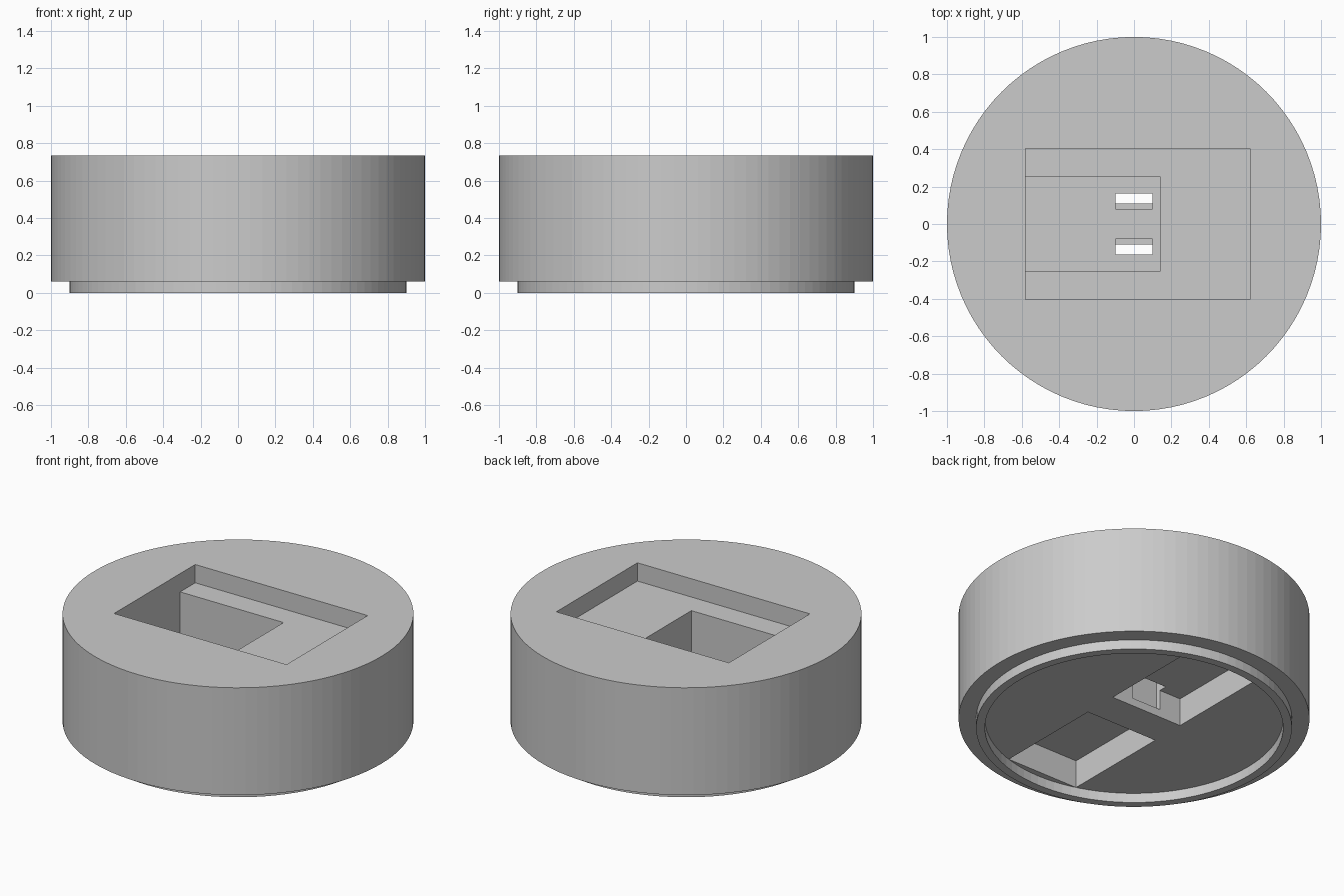
import bpy, bmesh, math

if "Cube" in bpy.data.objects:
    bpy.data.objects.remove(bpy.data.objects["Cube"])

SIDES = 96
grey = bpy.data.materials.new("plain_grey")
grey.diffuse_color = (0.6, 0.6, 0.6, 1)
grey.use_nodes = True
grey.node_tree.nodes["Principled BSDF"].inputs["Base Color"].default_value = grey.diffuse_color


def new_object(name, bm):
    bmesh.ops.recalc_face_normals(bm, faces=bm.faces)
    mesh = bpy.data.meshes.new(name)
    bm.to_mesh(mesh)
    bm.free()
    mesh.materials.append(grey)
    obj = bpy.data.objects.new(name, mesh)
    bpy.context.scene.collection.objects.link(obj)
    return obj


def turned(name, profile):
    """Closed solid of revolution with single n-gon caps."""
    bm = bmesh.new()
    rings = []
    for r, z in profile:
        rings.append([bm.verts.new((r * math.cos(2 * math.pi * i / SIDES),
                                    r * math.sin(2 * math.pi * i / SIDES), z))
                      for i in range(SIDES)])
    for a, b in zip(rings, rings[1:]):
        for i in range(SIDES):
            j = (i + 1) % SIDES
            bm.faces.new((a[i], a[j], b[j], b[i]))
    bm.faces.new(rings[0])
    bm.faces.new(rings[-1])
    return new_object(name, bm)


def carve(target, x0, x1, y0, y1, z0, z1):
    """Cut a box-shaped pocket out of the target."""
    bm = bmesh.new()
    bmesh.ops.create_cube(bm, size=1)
    for v in bm.verts:
        v.co = (x1 if v.co.x > 0 else x0,
                y1 if v.co.y > 0 else y0,
                z1 if v.co.z > 0 else z0)
    cutter = new_object("pocket_cutter", bm)
    cutter.hide_render = True
    mod = target.modifiers.new("pocket", 'BOOLEAN')
    mod.operation = 'DIFFERENCE'
    mod.solver = 'EXACT'
    mod.object = cutter
    bpy.context.view_layer.objects.active = target
    bpy.ops.object.modifier_apply(modifier=mod.name)
    bpy.data.objects.remove(cutter)


# Round housing with a raised locating rim underneath
housing = turned("round_housing", [(0.85, 0.06), (0.85, 0), (0.9, 0), (0.9, 0.06),
                                   (1, 0.06), (1, 0.735)])

# Shallow upper pocket and deep inner pocket
carve(housing, -0.58, 0.62, -0.403, 0.403, 0.62, 0.9)
carve(housing, -0.58, 0.14, -0.253, 0.253, 0.31, 0.8)

for side in (-1, 1):
    # Underside pocket
    y0, y1 = sorted((side * 0.11, side * 0.812))
    carve(housing, -0.25, 0.25, y0, y1, 0.03, 0.235)
    # Through slot that notches the pocket wall
    y0, y1 = sorted((side * 0.08, side * 0.163))
    carve(housing, -0.1, 0.1, y0, y1, 0.11, 0.4)
